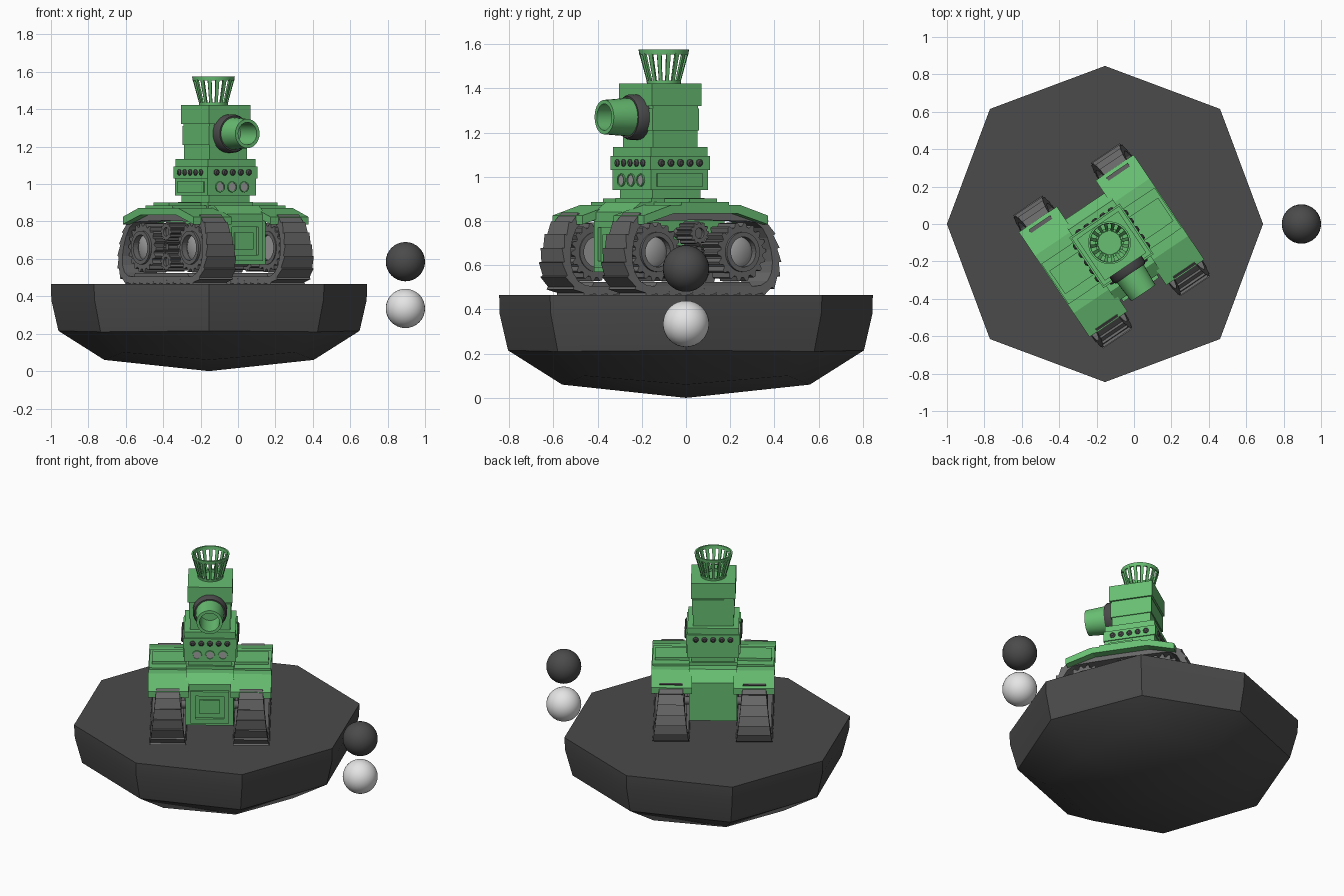
import bpy, bmesh, math
from mathutils import Matrix, Vector

if "Cube" in bpy.data.objects:
    bpy.data.objects.remove(bpy.data.objects["Cube"])

def material(name, rgb):
    m = bpy.data.materials.new(name)
    m.diffuse_color = (*rgb, 1)
    m.use_nodes = True
    m.node_tree.nodes["Principled BSDF"].inputs["Base Color"].default_value = m.diffuse_color
    return m

GREEN = material("green", (0.14, 0.52, 0.17))
DARK = material("dark grey", (0.07, 0.07, 0.07))
MID = material("mid grey", (0.14, 0.14, 0.14))
LIGHT = material("light grey", (0.35, 0.35, 0.35))
WHITE = material("pale grey", (0.78, 0.78, 0.78))

# The tank is built around its own origin, facing -y, then turned on the base
TANK = Matrix.Translation((-0.12, -0.117, 0)) @ Matrix.Rotation(math.radians(34), 4, 'Z')

def build(name, verts, faces, mat, matrix=TANK, smooth=None):
    bm = bmesh.new()
    vs = [bm.verts.new(matrix @ Vector(v)) for v in verts]
    for f in faces:
        bm.faces.new([vs[i] for i in f])
    bmesh.ops.recalc_face_normals(bm, faces=bm.faces)
    me = bpy.data.meshes.new(name)
    bm.to_mesh(me)
    bm.free()
    me.materials.append(mat)
    ob = bpy.data.objects.new(name, me)
    bpy.context.collection.objects.link(ob)
    if smooth:
        bpy.ops.object.select_all(action='DESELECT')
        ob.select_set(True)
        bpy.context.view_layer.objects.active = ob
        bpy.ops.object.shade_smooth_by_angle(angle=math.radians(smooth))
    return ob

def box(name, x0, x1, y0, y1, z0, z1, mat=GREEN):
    return extrude(name, [(y0, z0), (y1, z0), (y1, z1), (y0, z1)], x0, x1, mat)

def extrude(name, prof, x0, x1, mat):
    """Side profile in (y, z) pushed from x0 to x1."""
    n = len(prof)
    verts = [(x, y, z) for x in (x0, x1) for y, z in prof]
    faces = [list(range(n)), list(range(n, 2 * n))]
    faces += [(i, (i + 1) % n, n + (i + 1) % n, n + i) for i in range(n)]
    return build(name, verts, faces, mat)

def lathe(name, prof, n, mat, local, closed=False, smooth=35):
    """Profile of (radius, height) spun about local z."""
    k = len(prof)
    verts = [(r * math.cos(2 * math.pi * i / n), r * math.sin(2 * math.pi * i / n), h)
             for i in range(n) for r, h in prof]
    faces = [(i * k + j, (i + 1) % n * k + j, (i + 1) % n * k + (j + 1) % k, i * k + (j + 1) % k)
             for i in range(n) for j in range(k if closed else k - 1)]
    if not closed:
        faces += [[i * k for i in range(n)], [i * k + k - 1 for i in range(n)]]
    return build(name, verts, faces, mat, TANK @ local, smooth)

def facing(angle, dist, along, z):
    """Frame whose local z points out of the tower side at the given turn."""
    return (Matrix.Rotation(angle, 4, 'Z') @ Matrix.Translation((along, -dist, z))
            @ Matrix.Rotation(math.pi / 2, 4, 'X'))

def gear(name, y, z, r, root, hole, teeth, x0, x1, mat):
    n = teeth * 4
    verts = []
    for x in (x0, x1):
        for i in range(n):
            a = 2 * math.pi * i / n
            for q in (r if i % 4 < 2 else root, hole):
                verts.append((x, y + q * math.cos(a), z + q * math.sin(a)))
    faces = []
    for i in range(n):
        a, b = 2 * i, 2 * ((i + 1) % n)
        c, d = a + 2 * n, b + 2 * n
        faces += [(a, b, b + 1, a + 1), (c, d, d + 1, c + 1), (a, b, d, c), (a + 1, b + 1, d + 1, c + 1)]
    return build(name, verts, faces, mat)

# Faceted rock base: rings of (axis radius, diagonal radius, axis z, diagonal z)
rings = [(0.845, 0.87, 0.465, 0.465), (0.843, 0.865, 0.38, 0.38),
         (0.805, 0.82, 0.215, 0.21), (0.56, 0.65, 0.06, 0.10)]
verts = []
for ra, rd, za, zd in rings:
    for i in range(8):
        r, z = (ra, za) if i % 2 == 0 else (rd, zd)
        verts.append((r * math.cos(i * math.pi / 4), r * math.sin(i * math.pi / 4), z))
faces = [list(range(8))]
faces += [(8 * k + i, 8 * k + (i + 1) % 8, 8 * k + 8 + (i + 1) % 8, 8 * k + 8 + i)
          for k in range(3) for i in range(8)]
faces += [(24 + i, 24 + (i + 1) % 8, 32) for i in range(8)]
build("rock_base", verts + [(0, 0, 0)], faces, DARK, Matrix.Translation((-0.155, 0, 0)), 30)

# Two loose balls
for name, z, mat in (("dark_ball", 0.585, DARK), ("pale_ball", 0.335, WHITE)):
    bpy.ops.mesh.primitive_uv_sphere_add(segments=32, ring_count=16, radius=0.105, location=(0.895, 0, z))
    ob = bpy.context.object
    ob.name = name
    ob.data.materials.append(mat)
    bpy.ops.object.shade_smooth()

# Track loop, resampled evenly
half = [(0, 0.465), (0.31, 0.465), (0.37, 0.49), (0.41, 0.55), (0.425, 0.63),
        (0.41, 0.72), (0.37, 0.795), (0.31, 0.838), (0, 0.845)]
loop = [Vector(p) for p in half + [(-y, z) for y, z in half[-2:0:-1]]]
PADS = 34
lens = [(loop[(i + 1) % len(loop)] - p).length for i, p in enumerate(loop)]
path = []
for k in range(PADS):
    d, i = sum(lens) * k / PADS, 0
    while d > lens[i]:
        d -= lens[i]
        i += 1
    path.append(loop[i].lerp(loop[(i + 1) % len(loop)], d / lens[i]))
MIDP = Vector((0, 0.655))

def track(side):
    verts, faces = [], []
    for k in range(PADS):
        a, b = path[k], path[(k + 1) % PADS]
        t = (b - a).normalized()
        nrm = Vector((t.y, -t.x))
        for p, out in ((a, 0.008), (b, -0.006)):
            for q in (p + nrm * out, p - nrm * 0.04):
                w = 0.110 - 0.042 * (q.y - 0.465) / 0.38
                z = max(q.y, 0.462)
                verts += [(side * (0.25 - w), q.x, z), (side * (0.25 + w), q.x, z)]
        o, m = 8 * k, 8 * ((k + 1) % PADS)
        faces += [(o, o + 1, o + 5, o + 4), (o + 2, o + 3, o + 7, o + 6),
                  (o, o + 4, o + 6, o + 2), (o + 1, o + 5, o + 7, o + 3),
                  (o + 4, o + 5, m + 1, m), (o + 6, o + 7, m + 3, m + 2),
                  (o + 4, m, m + 2, o + 6), (o + 5, m + 1, m + 3, o + 7)]
    build("track", verts, faces, MID)

for s in (-1, 1):
    track(s)
    # Wheels, hubs and idler gears
    for y in (-0.233, 0.233):
        gear("wheel", y, 0.66, 0.133, 0.115, 0.08, 18, s * 0.175, s * 0.315, MID)
        gear("wheel_rim", y, 0.66, 0.09, 0.09, 0.068, 8, s * 0.17, s * 0.328, MID)
        lathe("hub", [(0.07, -0.06), (0.07, 0.045), (0.045, 0.06)], 20, LIGHT,
              Matrix.Translation((s * 0.25, y, 0.66)) @ Matrix.Rotation(s * math.pi / 2, 4, 'Y'))
    for z in (0.745, 0.665, 0.585):
        r = 0.03 if z == 0.665 else 0.052
        gear("idler_gear", 0, z, r, r - 0.01, 0.024, 12, s * 0.2, s * 0.32, MID)
        lathe("idler_pin", [(0.025, -0.14), (0.025, 0.055)], 12, MID,
              Matrix.Translation((s * 0.25, 0, z)) @ Matrix.Rotation(s * math.pi / 2, 4, 'Y'))
    extrude("track_skirt", [(-0.29, 0.47), (0.29, 0.47), (0.25, 0.525), (-0.25, 0.525)],
            s * 0.16, s * 0.35, MID)
    # Fender with sloping ends and stepped top plates
    extrude("fender", [(-0.338, 0.785), (-0.338, 0.825), (-0.185, 0.873), (0.185, 0.873), (0.338, 0.825),
                       (0.338, 0.785), (0.17, 0.835), (-0.17, 0.835)], s * 0.125, s * 0.37, GREEN)
    box("fender_plate", s * 0.127, s * 0.365, -0.13, 0.13, 0.86, 0.885)
    box("fender_top_plate", s * 0.125, s * 0.35, -0.075, 0.075, 0.88, 0.902)

# Hull with chamfered deck, and a framed hatch on the front
extrude("hull", [(-0.265, 0.57), (0.255, 0.57), (0.255, 0.82), (0.2, 0.885), (-0.2, 0.885), (-0.265, 0.84)],
        -0.144, 0.144, GREEN)
for x in (-0.1, 0.1):
    box("hatch_frame_side", x - 0.015, x + 0.015, -0.283, -0.26, 0.59, 0.80)
for z in (0.605, 0.785):
    box("hatch_frame_rail", -0.1, 0.1, -0.283, -0.26, z - 0.015, z + 0.015)
box("hatch_panel", -0.06, 0.06, -0.275, -0.26, 0.65, 0.74)

# Stepped square tower: (side, bottom, top)
for w, z0, z1 in ((0.29, 0.87, 0.905), (0.262, 0.90, 0.945), (0.312, 0.94, 1.03), (0.325, 1.03, 1.095),
                  (0.308, 1.095, 1.135), (0.242, 1.13, 1.21), (0.254, 1.21, 1.31), (0.246, 1.305, 1.325),
                  (0.268, 1.32, 1.422)):
    box("tower_step", -w / 2, w / 2, -w / 2, w / 2, z0, z1)

# Rivets on all four sides, raised panels on the sides, portholes on the front
for k in range(4):
    for i in range(-2, 3):
        lathe("rivet", [(0.017, -0.005), (0.017, 0.004), (0.009, 0.011)], 10, DARK,
              facing(k * math.pi / 2, 0.1625, i * 0.052, 1.063))
for s in (-1, 1):
    box("side_panel", s * 0.15, s * 0.163, -0.125, 0.125, 0.955, 1.015)
for i in (-1, 0, 1):
    f = facing(0, 0.156, i * 0.078, 0.985)
    lathe("porthole_rim", [(0.029, -0.005), (0.029, 0.008), (0.023, 0.008), (0.023, -0.005)], 16, GREEN, f, True)
    lathe("porthole_glass", [(0.024, -0.004), (0.024, 0.004)], 16, LIGHT, f)

# Gun with dark collar and hollow barrel
f = facing(0, 0, 0, 1.27)
lathe("gun_collar", [(0.085, 0.11), (0.103, 0.11), (0.103, 0.165), (0.094, 0.18), (0.08, 0.18)], 28, DARK, f, True)
lathe("gun_barrel", [(0.0885, 0.12), (0.086, 0.19), (0.078, 0.305), (0.06, 0.305), (0.06, 0.15)], 28, GREEN, f)

# Flared cage chimney
C = Matrix.Translation((0, 0.02, 0))
lathe("chimney_foot", [(0.062, 1.415), (0.076, 1.415), (0.078, 1.435), (0.064, 1.435)], 32, GREEN, C, True)
lathe("chimney_rim", [(0.102, 1.553), (0.111, 1.553), (0.114, 1.575), (0.104, 1.575)], 32, GREEN, C, True)
BARS = 16
for i in range(BARS):
    verts = []
    for r, z, w in ((0.070, 1.425, 0.007), (0.107, 1.56, 0.010)):
        verts += [(r - 0.005, -w, z), (r + 0.005, -w, z), (r + 0.005, w, z), (r - 0.005, w, z)]
    build("chimney_bar", verts, [(0, 1, 2, 3), (4, 5, 6, 7), (0, 1, 5, 4), (1, 2, 6, 5), (2, 3, 7, 6), (3, 0, 4, 7)],
          GREEN, TANK @ C @ Matrix.Rotation(2 * math.pi * i / BARS, 4, 'Z'))
